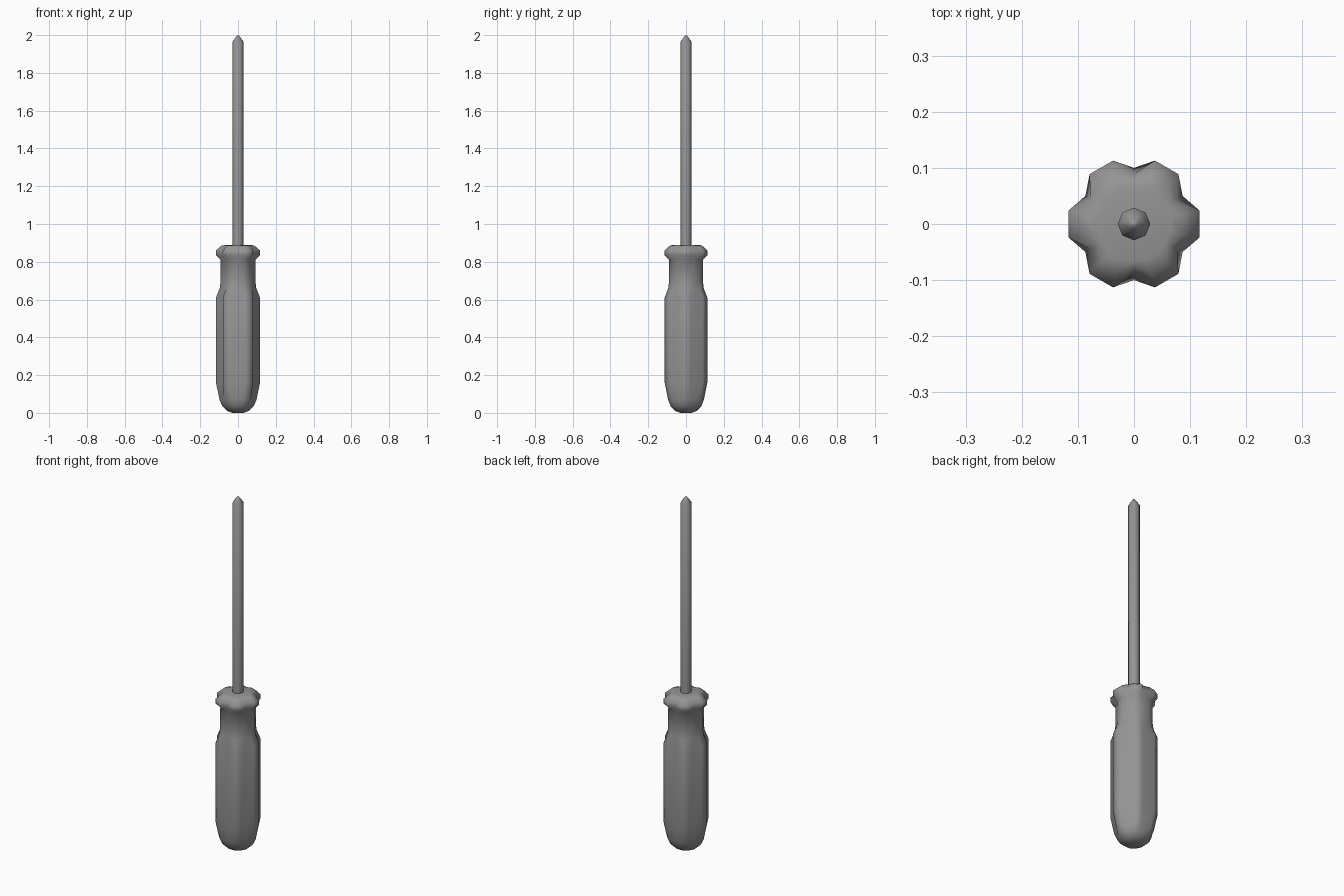
import bpy
import bmesh
from math import cos, sin, radians

cube = bpy.data.objects.get("Cube")
if cube:
    bpy.data.objects.remove(cube, do_unlink=True)

grey = bpy.data.materials.new("tool grey")
grey.use_nodes = True
colour = (0.3, 0.3, 0.3, 1)
grey.diffuse_color = colour
grey.node_tree.nodes["Principled BSDF"].inputs["Base Color"].default_value = colour


def lobed_ring(z, peak, valley):
    """Six flat-topped lobes separated by single valley points."""
    points = []
    for i in range(6):
        for radius, offset in ((peak, -11.7), (peak, 11.7), (valley, 30)):
            a = radians(i * 60 + offset)
            points.append((radius * cos(a), radius * sin(a), z))
    return points


def round_ring(z, radius, sides=8):
    return [(radius * cos(radians(360 * i / sides)),
             radius * sin(radians(360 * i / sides)), z) for i in range(sides)]


def loft(name, rings, smooth_angle):
    """Skin a stack of rings and cap both ends."""
    bm = bmesh.new()
    loops = [[bm.verts.new(p) for p in ring] for ring in rings]
    n = len(loops[0])
    for low, high in zip(loops, loops[1:]):
        for i in range(n):
            j = (i + 1) % n
            bm.faces.new((low[i], low[j], high[j], high[i]))
    bm.faces.new(loops[0][::-1])
    bm.faces.new(loops[-1])
    bmesh.ops.recalc_face_normals(bm, faces=bm.faces)
    mesh = bpy.data.meshes.new(name)
    bm.to_mesh(mesh)
    bm.free()
    mesh.materials.append(grey)
    obj = bpy.data.objects.new(name, mesh)
    bpy.context.collection.objects.link(obj)
    bpy.ops.object.select_all(action='DESELECT')
    obj.select_set(True)
    bpy.context.view_layer.objects.active = obj
    bpy.ops.object.shade_smooth_by_angle(angle=radians(smooth_angle))
    return obj


# Grip, neck and collar: height, lobe radius, valley radius
handle_profile = [
    (0.0, 0.03, 0.03),
    (0.01, 0.058, 0.056),
    (0.035, 0.085, 0.08),
    (0.07, 0.1, 0.087),
    (0.16, 0.119, 0.091),
    (0.61, 0.119, 0.091),
    (0.66, 0.099, 0.09),
    (0.69, 0.095, 0.089),
    (0.81, 0.094, 0.088),
    (0.835, 0.119, 0.1),
    (0.86, 0.119, 0.09),
    (0.885, 0.09, 0.077),
    (0.89, 0.068, 0.066),
]
loft("handle", [lobed_ring(*row) for row in handle_profile], 55)

# Eight-sided shaft with a blunt point
shaft_profile = [(0.87, 0.029), (1.965, 0.029), (1.995, 0.008), (2.0, 0.002)]
loft("shaft", [round_ring(z, r) for z, r in shaft_profile], 50)
